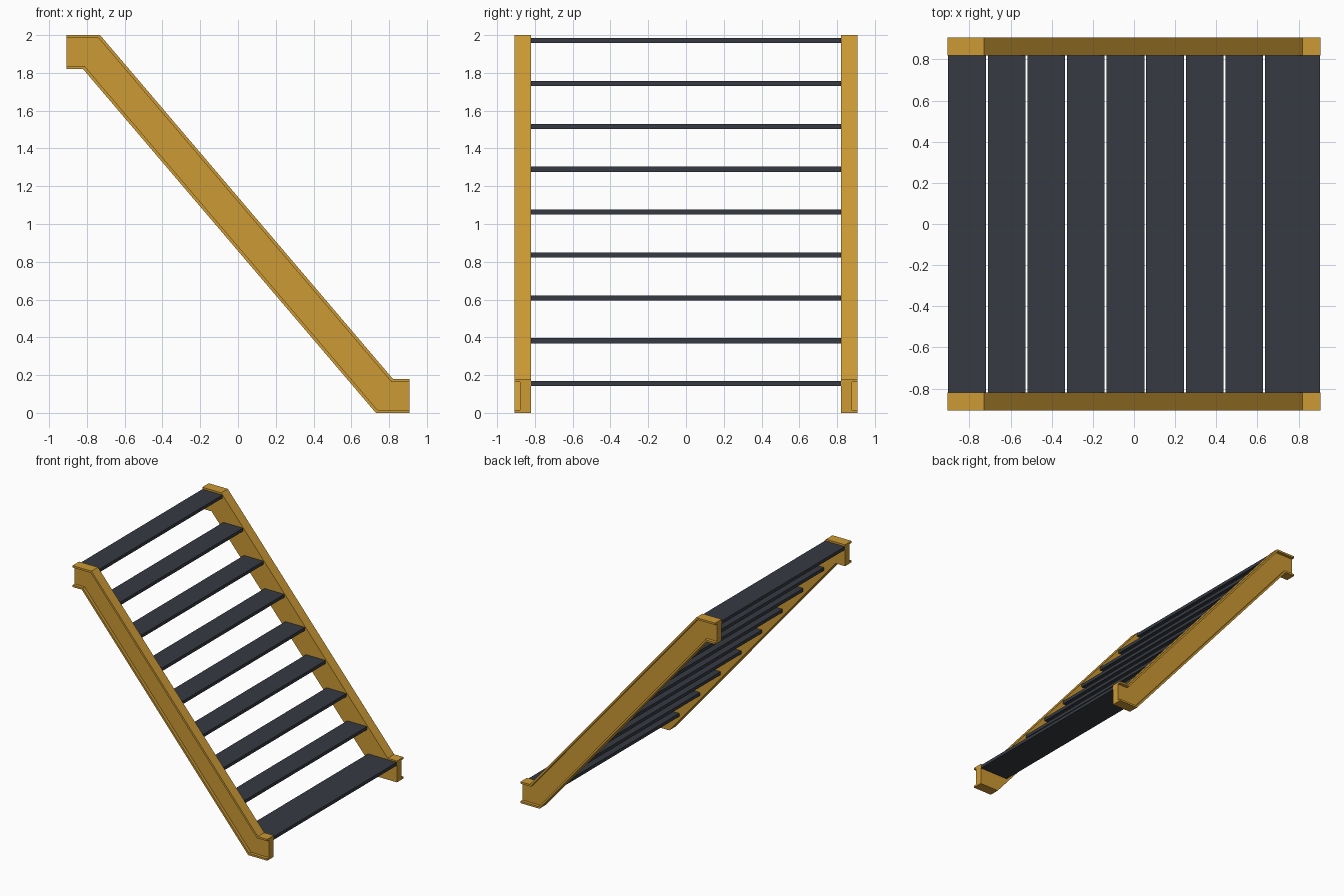
import bpy, bmesh

if "Cube" in bpy.data.objects:
    bpy.data.objects.remove(bpy.data.objects["Cube"])


def material(name, rgb):
    m = bpy.data.materials.new(name)
    m.diffuse_color = (*rgb, 1.0)
    m.use_nodes = True
    m.node_tree.nodes["Principled BSDF"].inputs["Base Color"].default_value = m.diffuse_color
    return m


ochre = material("ochre steel", (0.60, 0.32, 0.035))
slate = material("dark slate", (0.037, 0.042, 0.053))


def add_object(name, bm, mat):
    bmesh.ops.recalc_face_normals(bm, faces=bm.faces)
    me = bpy.data.meshes.new(name)
    bm.to_mesh(me)
    bm.free()
    me.materials.append(mat)
    ob = bpy.data.objects.new(name, me)
    bpy.context.collection.objects.link(ob)
    return ob


# Stringer sweep: (top x, top z, bottom x, bottom z) at each end and bend
STATIONS = [(-0.907, 2.0, -0.907, 1.82),
            (-0.73, 2.0, -0.82, 1.82),
            (0.82, 0.18, 0.73, 0.0),
            (0.907, 0.18, 0.907, 0.0)]
INNER, WEB, OUTER = 0.82, 0.88, 0.907
F = 0.016 / 0.18  # flange thickness as a fraction of the depth

# Channel section, open to the outside: (y, fraction from top to bottom)
SECTION = [(INNER, 0), (OUTER, 0), (OUTER, F), (WEB, F),
           (WEB, 1 - F), (OUTER, 1 - F), (OUTER, 1), (INNER, 1)]


def stringer(name, side):
    bm = bmesh.new()
    rings = []
    for tx, tz, bx, bz in STATIONS:
        rings.append([bm.verts.new((tx + (bx - tx) * f, side * y, tz + (bz - tz) * f))
                      for y, f in SECTION])
    n = len(SECTION)
    for a, b in zip(rings, rings[1:]):
        for i in range(n):
            j = (i + 1) % n
            bm.faces.new((a[i], a[j], b[j], b[i]))
    # End caps: web plus two flange lips
    for r in (rings[0], rings[-1]):
        bm.faces.new(r)
    return add_object(name, bm, ochre)


stringer("front_stringer", -1)
stringer("back_stringer", 1)


# Treads: nine flat boards spanning between the webs, the lowest one deeper
def tread(name, x0, x1, z, thick=0.027):
    bm = bmesh.new()
    bmesh.ops.create_cube(bm, size=1)
    for v in bm.verts:
        v.co.x = x0 if v.co.x < 0 else x1
        v.co.y *= 2 * INNER
        v.co.z = z + v.co.z * thick
    return add_object(name, bm, slate)


COUNT, RUN, RISE = 9, 0.1925, 0.227
for i in range(COUNT):
    x0 = -0.905 if i == 0 else -0.903 + RUN * i
    x1 = 0.905 if i == COUNT - 1 else -0.72 + RUN * i
    tread(f"tread_{COUNT - i}", x0, x1, 1.971 - RISE * i)
